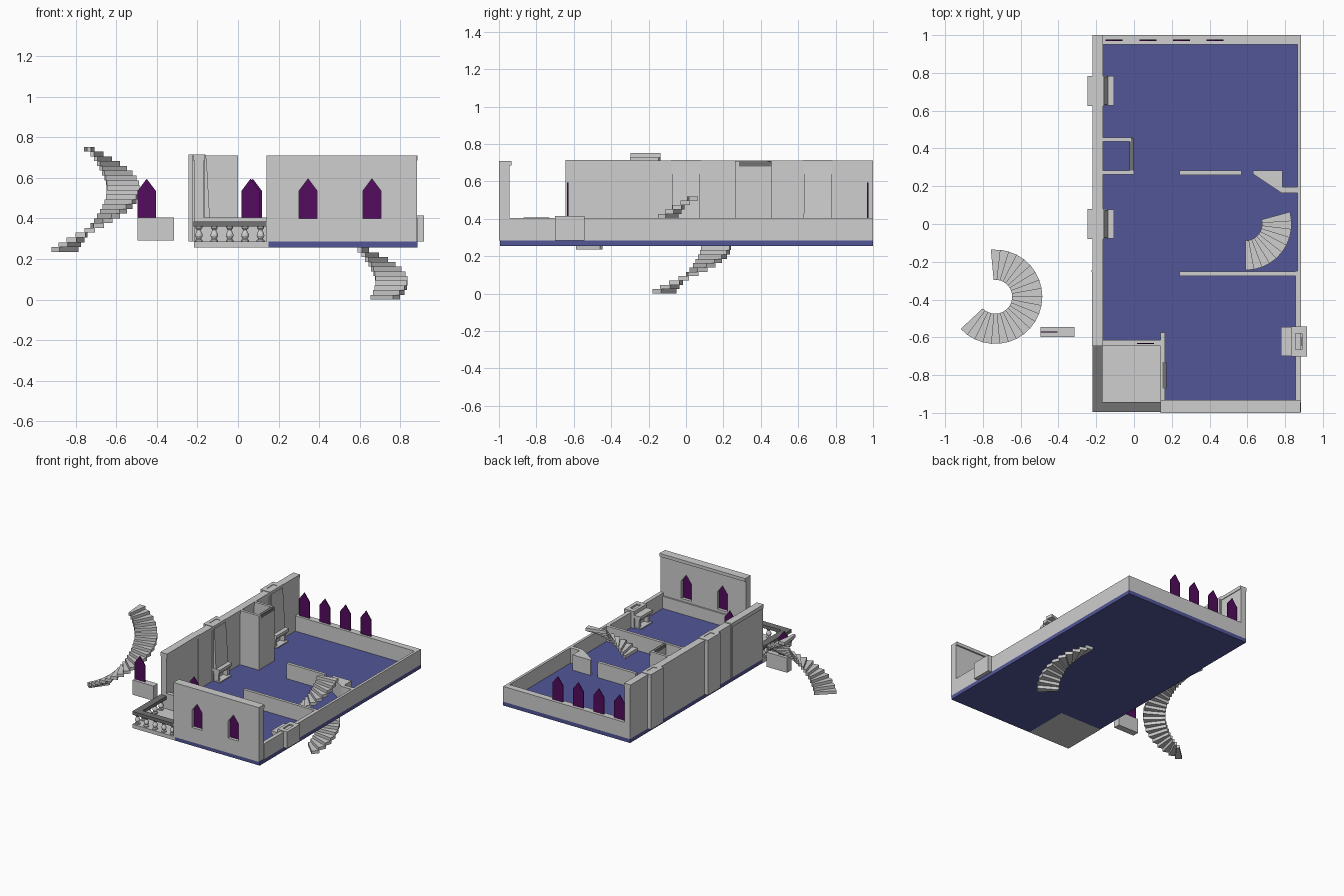
import bpy, bmesh, math

if "Cube" in bpy.data.objects:
    bpy.data.objects.remove(bpy.data.objects["Cube"])

def material(name, rgb):
    m = bpy.data.materials.new(name)
    m.diffuse_color = (*rgb, 1)
    m.use_nodes = True
    m.node_tree.nodes["Principled BSDF"].inputs["Base Color"].default_value = m.diffuse_color
    return m

STONE = material("light_stone", (0.62, 0.62, 0.62))
DARK = material("dark_stone", (0.17, 0.17, 0.17))
BLUE = material("blue_floor", (0.085, 0.092, 0.31))
GLASS = material("purple_glass", (0.085, 0.004, 0.11))
F0, F1, LOW, HIGH = 0.255, 0.285, 0.405, 0.71   # slab bottom/top, low and tall walls

def finish(name, bm, mat):
    bmesh.ops.recalc_face_normals(bm, faces=bm.faces)
    me = bpy.data.meshes.new(name)
    bm.to_mesh(me)
    bm.free()
    me.materials.append(mat)
    ob = bpy.data.objects.new(name, me)
    bpy.context.collection.objects.link(ob)
    return ob

def loft(name, bottom, top, mat=STONE):
    """Solid between two matching 3D loops."""
    bm = bmesh.new()
    a = [bm.verts.new(p) for p in bottom]
    b = [bm.verts.new(p) for p in top]
    n = len(a)
    bm.faces.new(a[::-1])
    bm.faces.new(b)
    for i in range(n):
        j = (i + 1) % n
        bm.faces.new((a[i], a[j], b[j], b[i]))
    return finish(name, bm, mat)

def prism(name, pts, z0, z1, mat=STONE):
    return loft(name, [(x, y, z0) for x, y in pts], [(x, y, z1) for x, y in pts], mat)

def box(name, x0, x1, y0, y1, z0, z1, mat=STONE):
    return prism(name, [(x0, y0), (x1, y0), (x1, y1), (x0, y1)], z0, z1, mat)

def cut(ob, cutter):
    mod = ob.modifiers.new("cut", 'BOOLEAN')
    mod.operation = 'DIFFERENCE'
    mod.solver = 'EXACT'
    mod.object = cutter
    cutter.hide_render = True
    cutter.hide_viewport = True

def arch(name, cx, y0, y1, mat=GLASS, w=0.045, z0=0.4, z1=0.595):
    """Pointed window shape standing in the xz plane."""
    pts = [(cx - w, z0), (cx + w, z0), (cx + w, 0.535), (cx, z1), (cx - w, 0.535)]
    return loft(name, [(x, y0, z) for x, z in pts], [(x, y1, z) for x, z in pts], mat)

def stairs(name, cx, cy, r0, r1, a0, a1, z0, z1, n):
    """Curved flight made of wedge-shaped slabs."""
    da, dz = math.radians(a1 - a0) / n, (z1 - z0) / n
    for i in range(n):
        t0 = math.radians(a0) + i * da
        t1 = t0 + da * 1.12
        pts = [(cx + r * math.cos(t), cy + r * math.sin(t))
               for r, t in ((r0, t0), (r1, t0), (r1, t1), (r0, t1))]
        prism(f"{name}_step", pts, z0 + i * dz, z0 + (i + 1) * dz)

# floor and balcony slab
prism("floor", [(0.15, -0.995), (0.885, -0.995), (0.885, 1), (-0.215, 1),
                (-0.215, -0.635), (0.15, -0.635)], F0, F1, BLUE)
box("balcony_slab", -0.218, 0.15, -0.995, -0.635, F0, F1)

# front wall with two pointed windows and a cornice
front = box("front_wall", 0.14, 0.882, -1.0, -0.945, F1, HIGH)
for cx in (0.345, 0.66):
    cut(front, arch("window_cutter", cx, -1.05, -0.9, STONE))
    arch("front_window", cx, -0.976, -0.968, z0=0.4)
box("front_cornice", 0.14, 0.885, -0.946, -0.933, 0.685, HIGH)
box("front_wall_foot", 0.165, 0.865, -0.946, -0.933, F1, 0.38)

# tall left wall
box("left_wall", -0.215, -0.168, -0.645, 1.0, F1, HIGH)
box("left_cornice_front", -0.222, -0.163, -0.645, -0.25, 0.685, 0.715)
box("left_cornice_back", -0.22, -0.163, -0.25, 1.0, 0.685, HIGH + 0.001)
box("left_pilaster", -0.225, -0.165, -0.255, -0.243, F1, 0.714)

# low cut-away walls
box("back_wall", -0.168, 0.885, 0.95, 1.0, F1, LOW)
box("right_wall_back", 0.865, 0.885, -0.25, 0.95, F1, LOW)
box("right_wall_front", 0.855, 0.885, -0.945, -0.25, F1, LOW)
box("room_divider_front", 0.24, 0.865, -0.275, -0.252, F1, LOW)
box("room_divider_back", 0.24, 0.57, 0.26, 0.283, F1, LOW)
prism("angled_wall", [(0.63, 0.283), (0.63, 0.265), (0.78, 0.165), (0.866, 0.165),
                      (0.866, 0.195), (0.785, 0.195), (0.785, 0.283)], F1, LOW)
box("balcony_back_wall", -0.168, 0.165, -0.645, -0.613, F1, LOW)
box("balcony_side_wall", 0.14, 0.165, -0.945, -0.575, F1, LOW)
box("balcony_door", 0.15, 0.171, -0.87, -0.73, F1, LOW + 0.002, DARK)

# free-standing panes on the low walls
for cx in (-0.105, 0.073, 0.252, 0.43):
    arch("back_window", cx, 0.969, 0.976)
arch("balcony_window", 0.062, -0.636, -0.629)
box("detached_wall", -0.495, -0.315, -0.597, -0.545, 0.29, LOW)
arch("detached_window", -0.45, -0.575, -0.568)

# tall closet
box("closet_front", -0.168, 0.0, 0.263, 0.284, F1, HIGH)
box("closet_back", -0.168, -0.015, 0.437, 0.458, F1, HIGH)
box("closet_side", -0.025, -0.004, 0.284, 0.458, F1, 0.68)
box("closet_lintel", -0.025, -0.003, 0.284, 0.456, 0.68, 0.706, DARK)

# fireplaces: chimney with flue, hood, mantel and jambs; s is the direction into the room
def fireplace(x, s, cy, top):
    def part(name, d0, d1, y0, y1, z0, z1, mat=STONE):
        a, b = sorted((x + s * d0, x + s * d1))
        return box(name, a, b, cy + y0, cy + y1, z0, z1, mat)
    stack = part("chimney", 0, 0.085, -0.079, 0.079, F1, top)
    cut(stack, part("flue_cutter", 0.027, 0.062, -0.042, 0.042, top - 0.1, top + 0.1))
    part("flue_soot", 0.03, 0.058, -0.025, 0.025, top - 0.11, top - 0.02, DARK)
    k = 0.09 if top > 0.5 else 0.1
    loops = [[(x + s * d, cy + y, z) for d, y in ((0.08, -w), (0.08, w), (e, w), (e, -w))]
             for e, w, z in ((0.107, 0.076, 0.385), (k, 0.072, top - 0.02))]
    if top > 0.5:
        loft("chimney_hood", *loops)
    part("mantel", 0.085, 0.14, -0.078, 0.078, 0.365, 0.387)
    part("mantel_trim", 0.085, 0.13, -0.072, 0.072, 0.35, 0.365)
    part("hearth", 0.085, 0.14, -0.07, 0.07, F1, F1 + 0.008)
    for side in (-1, 1):
        y0, y1 = sorted((side * 0.045, side * 0.068))
        part("fireplace_jamb", 0.085, 0.122, y0, y1, F1, 0.352)

fireplace(-0.245, 1, 0.0, HIGH + 0.005)
fireplace(-0.245, 1, 0.705, HIGH + 0.005)
fireplace(0.917, -1, -0.622, 0.415)

# balcony balustrade
def baluster(x, y):
    profile = [(0.019, 0.285), (0.019, 0.293), (0.011, 0.298), (0.019, 0.313),
               (0.018, 0.322), (0.009, 0.342), (0.017, 0.352), (0.017, 0.362)]
    bm = bmesh.new()
    n = 12
    rings = [[bm.verts.new((x + r * math.cos(2 * math.pi * i / n),
                            y + r * math.sin(2 * math.pi * i / n), z)) for i in range(n)]
             for r, z in profile]
    for a, b in zip(rings, rings[1:]):
        for i in range(n):
            bm.faces.new((a[i], a[(i + 1) % n], b[(i + 1) % n], b[i]))
    bm.faces.new(rings[0])
    bm.faces.new(rings[-1])
    finish("baluster", bm, STONE)

for i in range(5):
    baluster(-0.193 + i * 0.076, -0.967)
for i in range(1, 5):
    baluster(-0.193, -0.967 + i * 0.072)
prism("balcony_rail", [(-0.22, -0.995), (0.14, -0.995), (0.14, -0.942), (-0.167, -0.942),
                       (-0.167, -0.645), (-0.22, -0.645)], 0.36, 0.385, DARK)

# curved stairs
stairs("upper_stair", 0.59, 0.0, 0.088, 0.245, -90, 14, F1, 0.52, 10)
stairs("lower_stair", 0.59, -0.005, 0.088, 0.245, -45, 89, 0.0, F0, 11)
stairs("outer_stair", -0.735, -0.385, 0.09, 0.25, -137, 94, 0.235, 0.752, 22)
